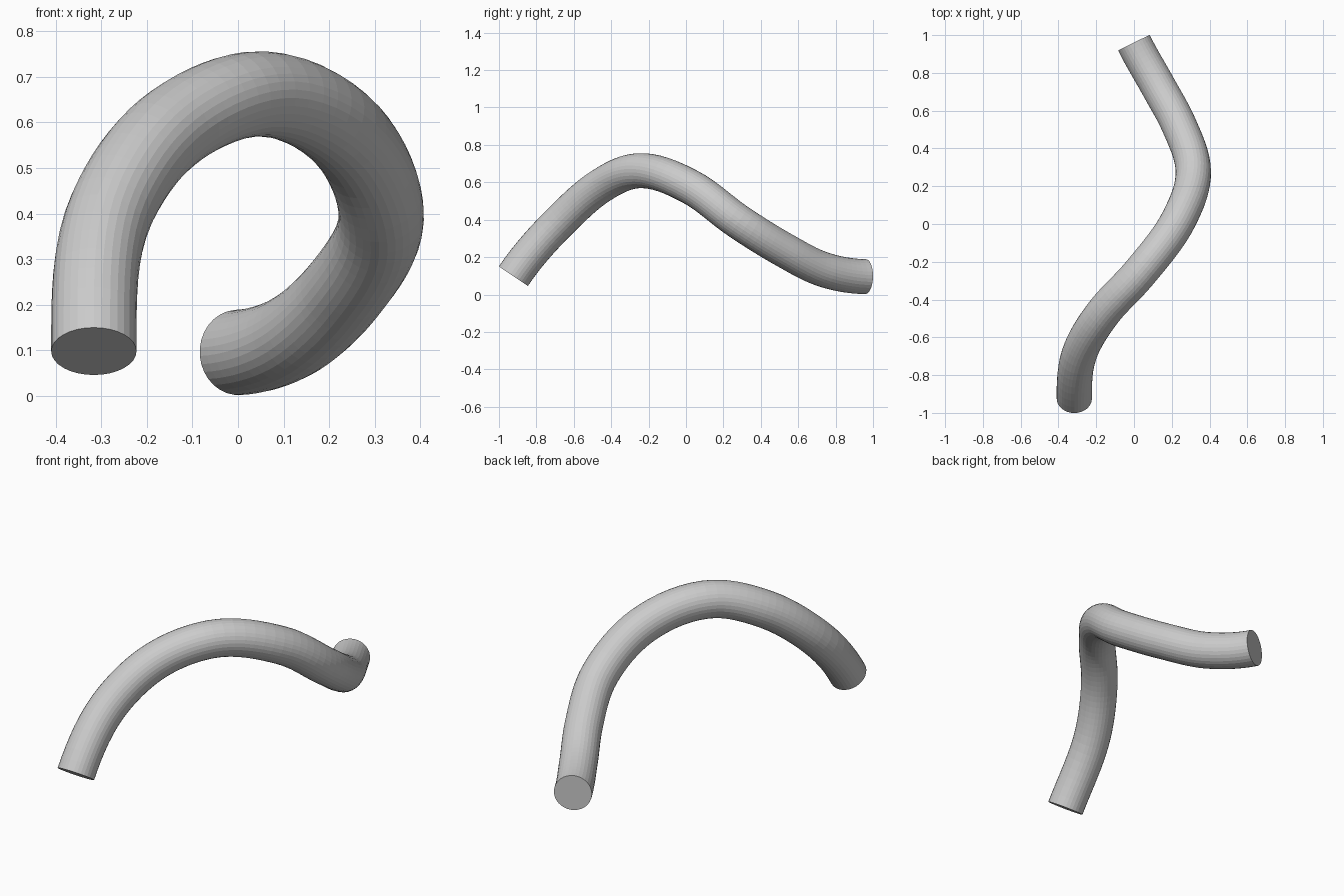
import bpy
from mathutils import Vector

if "Cube" in bpy.data.objects:
    bpy.data.objects.remove(bpy.data.objects["Cube"])

# Centre line of the bent tube
path = [(-0.316, -0.923, 0.098), (-0.277, -0.655, 0.41), (-0.155, -0.46, 0.578),
        (0.025, -0.265, 0.661), (0.240, 0.03, 0.572), (0.314, 0.28, 0.39),
        (0.235, 0.53, 0.235), (0.13, 0.725, 0.137), (0.0, 0.959, 0.0955)]
start_dir = Vector((0.0, 0.555, 0.83))
end_dir = Vector((-0.44, 0.9, -0.02))

curve = bpy.data.curves.new("bent_tube", 'CURVE')
curve.dimensions = '3D'
curve.resolution_u = 8
curve.bevel_depth = 0.0935
curve.bevel_resolution = 14
curve.use_fill_caps = True

spline = curve.splines.new('BEZIER')
spline.bezier_points.add(len(path) - 1)
spline.use_smooth = False

# Smooth handles along the path, with fixed directions at the two cut ends
pts = [Vector(p) for p in path]
last = len(pts) - 1
for i, bp in enumerate(spline.bezier_points):
    bp.handle_left_type = bp.handle_right_type = 'FREE'
    p = pts[i]
    before = (p - pts[i - 1]).length if i > 0 else 0.1
    after = (pts[i + 1] - p).length if i < last else 0.1
    if i == 0:
        t = start_dir.normalized()
    elif i == last:
        t = end_dir.normalized()
    else:
        a = (p - pts[i - 1]) / before
        b = (pts[i + 1] - p) / after
        t = (a * after + b * before).normalized()
    bp.co = p
    bp.handle_left = p - t * before / 3
    bp.handle_right = p + t * after / 3

tube = bpy.data.objects.new("bent_tube", curve)
bpy.context.collection.objects.link(tube)
bpy.context.view_layer.objects.active = tube
tube.select_set(True)
bpy.ops.object.convert(target='MESH')
